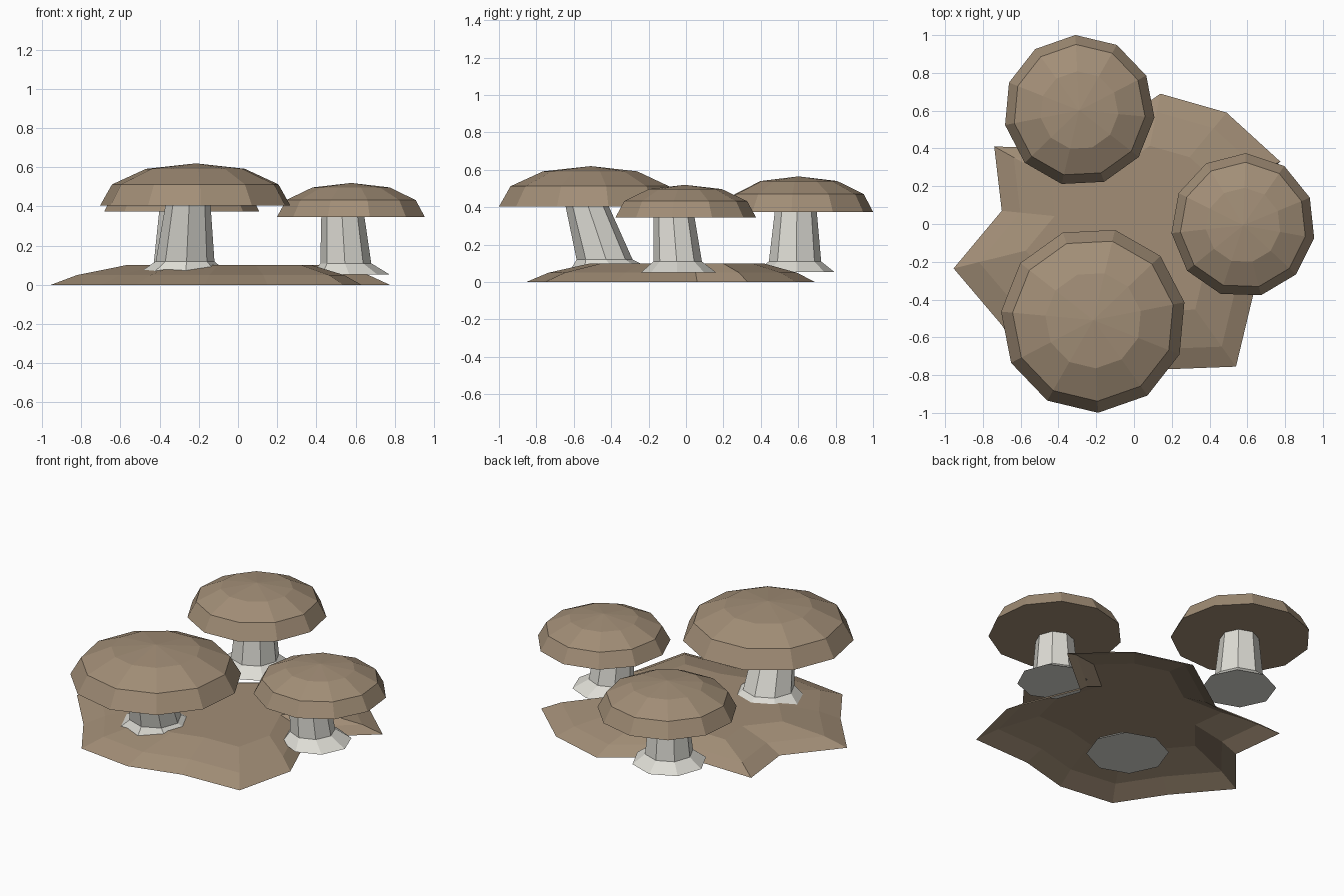
import bpy, bmesh, math

cube = bpy.data.objects.get("Cube")
if cube:
    bpy.data.objects.remove(cube, do_unlink=True)


def make_material(name, colour):
    mat = bpy.data.materials.new(name)
    mat.use_nodes = True
    mat.diffuse_color = (*colour, 1)
    mat.node_tree.nodes["Principled BSDF"].inputs["Base Color"].default_value = (*colour, 1)
    return mat


BROWN = make_material("earthy brown", (0.36, 0.27, 0.183))
CREAM = make_material("pale cream", (0.73, 0.72, 0.665))


def circle(cx, cy, z, radius, sides, angle):
    steps = [math.radians(angle) + i * math.tau / sides for i in range(sides)]
    return [(cx + radius * math.cos(a), cy + radius * math.sin(a), z) for a in steps]


def loft(name, rings, mat, bottom=True, apex=None):
    """Skin a stack of rings, with an optional floor and a fan to an apex."""
    bm = bmesh.new()
    loops = [[bm.verts.new(p) for p in ring] for ring in rings]
    n = len(loops[0])
    for low, high in zip(loops, loops[1:]):
        for i in range(n):
            j = (i + 1) % n
            bm.faces.new((low[i], low[j], high[j], high[i]))
    if bottom:
        bm.faces.new(loops[0][::-1])
    if apex:
        tip = bm.verts.new(apex)
        for i in range(n):
            bm.faces.new((loops[-1][i], loops[-1][(i + 1) % n], tip))
    else:
        bm.faces.new(loops[-1])
    mesh = bpy.data.meshes.new(name)
    bm.to_mesh(mesh)
    bm.free()
    mesh.materials.append(mat)
    obj = bpy.data.objects.new(name, mesh)
    bpy.context.collection.objects.link(obj)
    return obj


def mushroom(name, cap, cap_angle, foot, mid, top):
    """cap: x, y, radius, low z, high z; stem rings: x, y, z, radius."""
    x, y, r, low, high = cap
    profile = [(1, 0), (0.875, 0.5), (0.52, 0.87)]
    rings = [circle(x, y, low + (high - low) * h, r * s, 11, cap_angle) for s, h in profile]
    loft(name + "_cap", rings, BROWN, apex=(x, y, high))
    stem = [circle(cx, cy, z, radius, 8, cap_angle) for cx, cy, z, radius in (foot, mid, top)]
    loft(name + "_stem", stem, CREAM)


# Three mushrooms with slightly leaning stems
mushroom("front_mushroom", (-0.215, -0.509, 0.491, 0.405, 0.62), -87.1,
         (-0.28, -0.39, 0.055, 0.235), (-0.27, -0.435, 0.12, 0.15), (-0.255, -0.53, 0.41, 0.115))
mushroom("side_mushroom", (0.578, -0.007, 0.382, 0.345, 0.52), 88,
         (0.575, -0.04, 0.052, 0.2), (0.55, -0.045, 0.11, 0.13), (0.535, -0.065, 0.35, 0.11))
mushroom("back_mushroom", (-0.29, 0.601, 0.4, 0.375, 0.565), 92.9,
         (-0.29, 0.58, 0.053, 0.215), (-0.29, 0.583, 0.11, 0.14), (-0.29, 0.587, 0.38, 0.112))

# Ragged patch of soil, an open shell rising to a low plateau
outline = [(0.49, 0.59), (0.14, 0.69), (-0.28, 0.4), (-0.74, 0.41), (-0.7, 0.07),
           (-0.955, -0.235), (-0.7, -0.535), (-0.52, -0.81), (-0.17, -0.855),
           (0.15, -0.77), (0.54, -0.755), (0.63, -0.38), (0.45, 0.06), (0.775, 0.33)]
soil = [[(x * s, y * s, z) for x, y in outline] for s, z in ((1, 0), (0.86, 0.05), (0.6, 0.1))]
loft("soil_patch", soil, BROWN, bottom=False, apex=(0.04, -0.04, 0.1))
